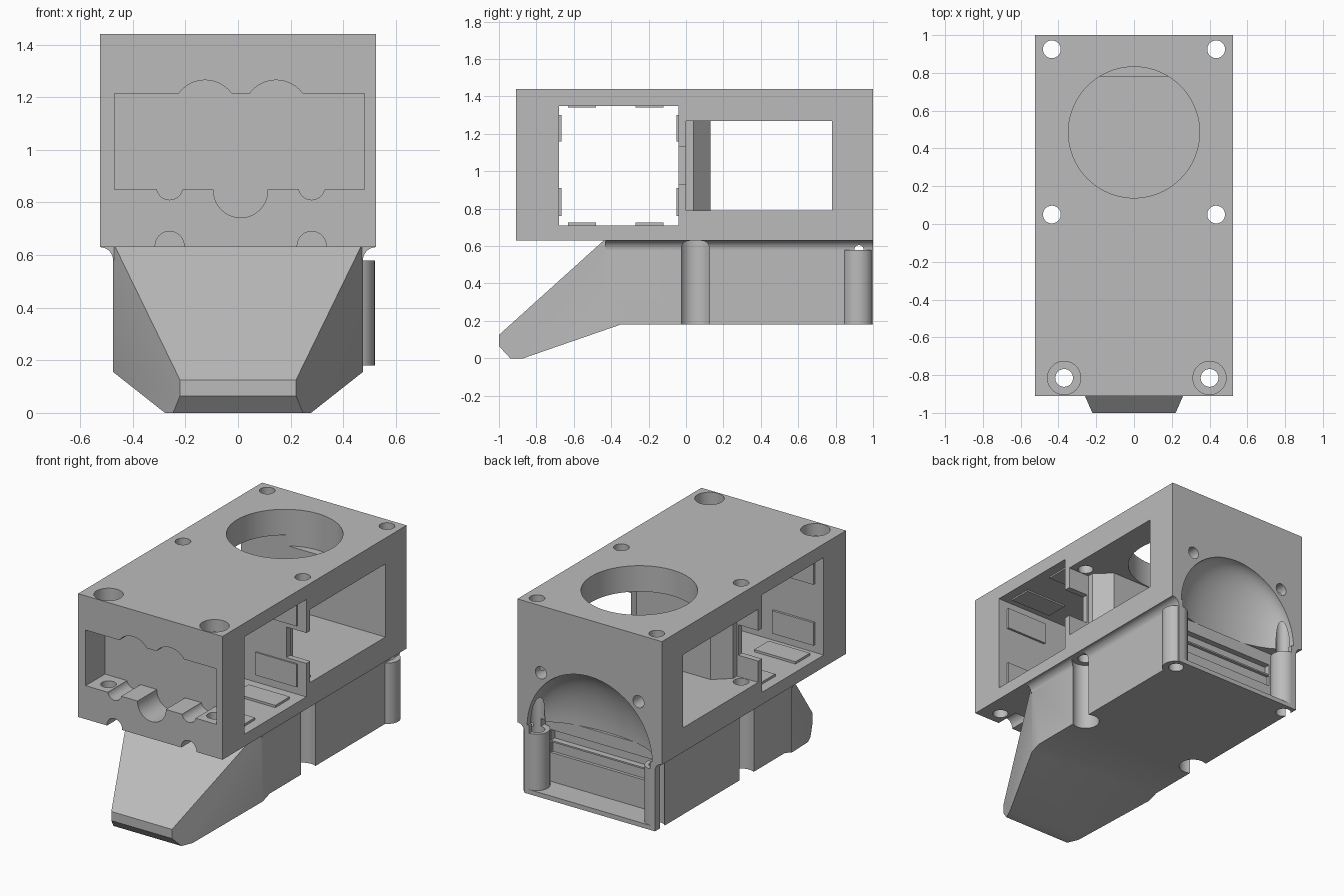
import bpy, bmesh, math
from mathutils import Matrix, Vector

cube = bpy.data.objects.get("Cube")
if cube:
    bpy.data.objects.remove(cube, do_unlink=True)

grey = bpy.data.materials.new("plain grey")
grey.use_nodes = True
COLOUR = (0.5, 0.5, 0.5, 1)
grey.diffuse_color = COLOUR
grey.node_tree.nodes["Principled BSDF"].inputs["Base Color"].default_value = COLOUR


def finish(name, bm):
    bmesh.ops.recalc_face_normals(bm, faces=bm.faces)
    mesh = bpy.data.meshes.new(name)
    bm.to_mesh(mesh)
    bm.free()
    mesh.materials.append(grey)
    ob = bpy.data.objects.new(name, mesh)
    bpy.context.collection.objects.link(ob)
    return ob


def prism(name, points, axis, lo, hi):
    """Extrude a flat outline along x (y,z points), y (x,z points) or z (x,y points)."""
    place = {"x": lambda a, b, t: (t, a, b),
             "y": lambda a, b, t: (a, t, b),
             "z": lambda a, b, t: (a, b, t)}[axis]
    bm = bmesh.new()
    face = bm.faces.new([bm.verts.new(place(a, b, lo)) for a, b in points])
    ext = bmesh.ops.extrude_face_region(bm, geom=[face])
    verts = [v for v in ext["geom"] if isinstance(v, bmesh.types.BMVert)]
    bmesh.ops.translate(bm, verts=verts, vec=Vector(place(0, 0, hi - lo)))
    return finish(name, bm)


def box(name, x0, x1, y0, y1, z0, z1):
    return prism(name, [(x0, y0), (x1, y0), (x1, y1), (x0, y1)], "z", z0, z1)


def arc(cx, cy, r, start, end, n):
    angles = [math.radians(start + (end - start) * i / n) for i in range(n + 1)]
    return [(cx + r * math.cos(a), cy + r * math.sin(a)) for a in angles]


def cyl(name, a, b, r, axis, lo, hi, n=40):
    return prism(name, arc(a, b, r, 0, 360, n)[:-1], axis, lo, hi)


def combine(target, tool, operation="DIFFERENCE"):
    tool.hide_render = True
    mod = target.modifiers.new("combine", "BOOLEAN")
    mod.operation = operation
    mod.solver = "EXACT"
    mod.object = tool
    bpy.context.view_layer.objects.active = target
    bpy.ops.object.modifier_apply(modifier=mod.name)
    bpy.data.objects.remove(tool, do_unlink=True)


# Upper housing with two bays open to both sides
housing = box("housing", -.525, .525, -.91, 1, .63, 1.44)
combine(housing, box("front_bay", -1, 1, -.68, -.04, .71, 1.35))
combine(housing, box("rear_bay", -1, 1, 0, .78, .79, 1.27))
combine(housing, cyl("top_opening", 0, .485, .347, "z", 1.2, 1.6, 80))

# Front recess: slot with rounded bumps above and grooves below
combine(housing, box("front_slot", -.47, .48, -1, -.71, .85, 1.215))
for x, z, r in ((-.125, 1.14, .125), (.145, 1.14, .125),
                (-.26, .86, .05), (.28, .86, .05), (.01, .845, .103)):
    combine(housing, cyl("slot_groove", x, z, r, "y", -1, -.71))
for x in (-.26, .28):
    combine(housing, cyl("lower_groove", x, .635, .055, "y", -1, -.75))

# Screw holes through the top, and two blind holes in the back
for x in (-.37, .4):
    combine(housing, cyl("front_screw", x, -.815, .047, "z", .5, 1.6))
    combine(housing, cyl("counterbore", x, -.815, .088, "z", 1.36, 1.6))
for s in (-1, 1):
    for y in (.05, .925):
        combine(housing, cyl("screw", s * .435, y, .047, "z", .5, 1.6))
    combine(housing, cyl("back_screw", s * .355, 1, .04, "y", .87, 1.1))
    # Cable notch in the divider
    combine(housing, box("divider_notch", s * .38, s * .6, -.05, .01, .93, 1.13))

# Domed scoop in the back wall
bm = bmesh.new()
bmesh.ops.create_uvsphere(bm, u_segments=64, v_segments=32, radius=1,
                          matrix=Matrix.Translation((0, 1, .62)) @ Matrix.Diagonal((.455, .19, .45, 1)))
combine(housing, finish("scoop", bm))

# Thickened middle of the divider with slanted ends
divider = prism("divider_core", [(-.37, -.01), (.37, -.01), (.37, .04), (.27, .13), (-.27, .13), (-.37, .04)],
                "z", .785, 1.275)

# Lower body: side profile trimmed by a tapered plan
body = prism("lower_body", [(-.44, .63), (-1, .125), (-1, .065), (-.94, 0), (-.87, 0),
                            (-.35, .18), (1, .18), (1, .63)], "x", -.475, .475)
plan = [(.22, -1.001), (.475, -.42), (.475, 1.1)]
combine(body, prism("plan", plan + [(-x, y) for x, y in reversed(plan)], "z", -.1, .7), "INTERSECT")
combine(body, box("back_recess", -.44, .44, .83, 1.1, .21, .7))
combine(body, box("back_groove", -.4, .4, .79, .9, .48, .55))
combine(body, box("back_ledge", -.4, .4, .81, .9, .4, .47))

# Concave flare where the body meets the housing
for s, side in ((1, "left"), (-1, "right")):
    outline = [(s * .46, .632), (s * .525, .632)] + [(s * x, z) for x, z in arc(.525, .58, .05, 90, 180, 8)]
    flare = prism(side + "_flare", outline + [(s * .46, .58)], "y", -.43, 1)
    combine(body, cyl("side_notch", s * .435, .05, .085, "z", .1, .631))
    combine(flare, cyl("flare_notch", s * .435, .05, .085, "z", .1, .7))
    combine(flare, cyl("flare_screw", s * .435, .925, .047, "z", .1, .7))
    combine(body, cyl("corner_screw", s * .435, .925, .047, "z", .1, .7))
    # Rear screw post
    post = cyl(side + "_rear_post", s * .44, .92, .08, "z", .18, .58)
    combine(post, cyl("post_screw", s * .435, .925, .047, "z", .1, .7))
    if s < 0:
        combine(post, box("post_trim", -.6, -.475, .8, 1.1, .1, .7))

# Thin locating pads lining the front bay
for s in (-1, 1):
    x0, x1 = sorted((s * .16, s * .46))
    for i, (z0, z1) in enumerate(((.76, .91), (1.16, 1.3))):
        box("front_wall_pad", x0, x1, -.685, -.665, z0, z1)
        box("divider_pad", x0, x1, -.05, -.035, z0, z1)
    for y0, y1 in ((-.63, -.48), (-.27, -.12)):
        box("floor_pad", x0, x1, y0, y1, .705, .725)
        box("ceiling_pad", x0, x1, y0, y1, 1.34, 1.355)

# Smooth the round surfaces while keeping edges crisp
for ob in bpy.context.scene.objects:
    ob.select_set(ob.type == "MESH")
bpy.context.view_layer.objects.active = housing
bpy.ops.object.shade_smooth_by_angle(angle=math.radians(25))
